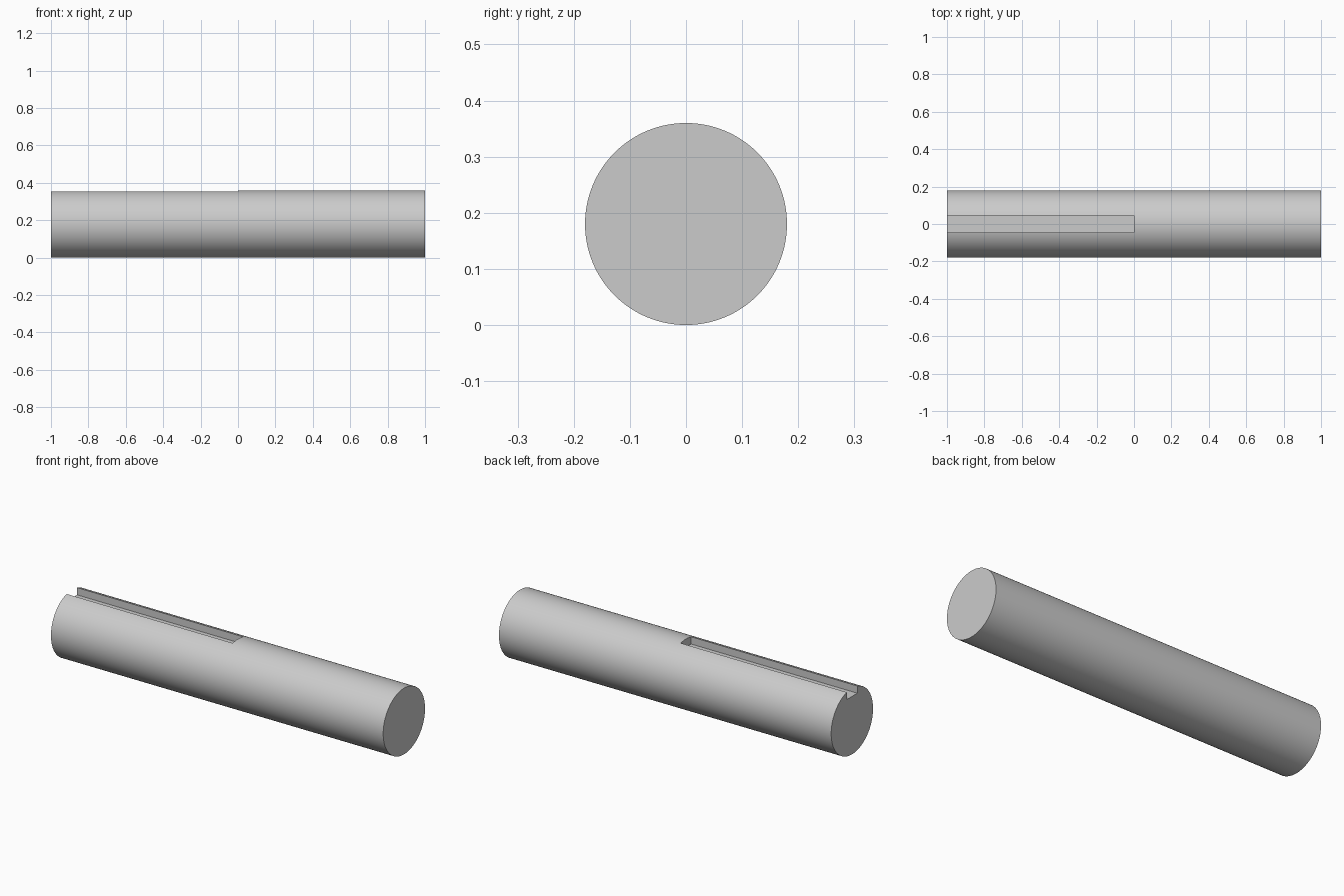
import bpy, math

if "Cube" in bpy.data.objects:
    bpy.data.objects.remove(bpy.data.objects["Cube"])

R, LENGTH = 0.18, 2.0
KEY_W, KEY_FLOOR = 0.09, 0.315

# Round shaft lying along x
bpy.ops.mesh.primitive_cylinder_add(vertices=128, radius=R, depth=LENGTH,
                                    location=(0, 0, R), rotation=(0, math.pi / 2, 0))
shaft = bpy.context.object
shaft.name = "shaft"
bpy.ops.object.transform_apply(location=True, rotation=True, scale=True)

# Keyway cutter: open at the left end, square end at x = 0
bpy.ops.mesh.primitive_cube_add(size=1, location=(-0.6, 0, KEY_FLOOR + 0.1))
cutter = bpy.context.object
cutter.name = "keyway_cutter"
cutter.scale = (1.2, KEY_W, 0.2)
bpy.ops.object.transform_apply(location=True, rotation=True, scale=True)

# Cut the keyway
cut = shaft.modifiers.new("keyway", 'BOOLEAN')
cut.operation = 'DIFFERENCE'
cut.solver = 'EXACT'
cut.object = cutter
bpy.ops.object.select_all(action='DESELECT')
shaft.select_set(True)
bpy.context.view_layer.objects.active = shaft
bpy.ops.object.modifier_apply(modifier=cut.name)
bpy.data.objects.remove(cutter, do_unlink=True)

# Smooth barrel, crisp edges
bpy.ops.object.shade_smooth_by_angle(angle=math.radians(30))
